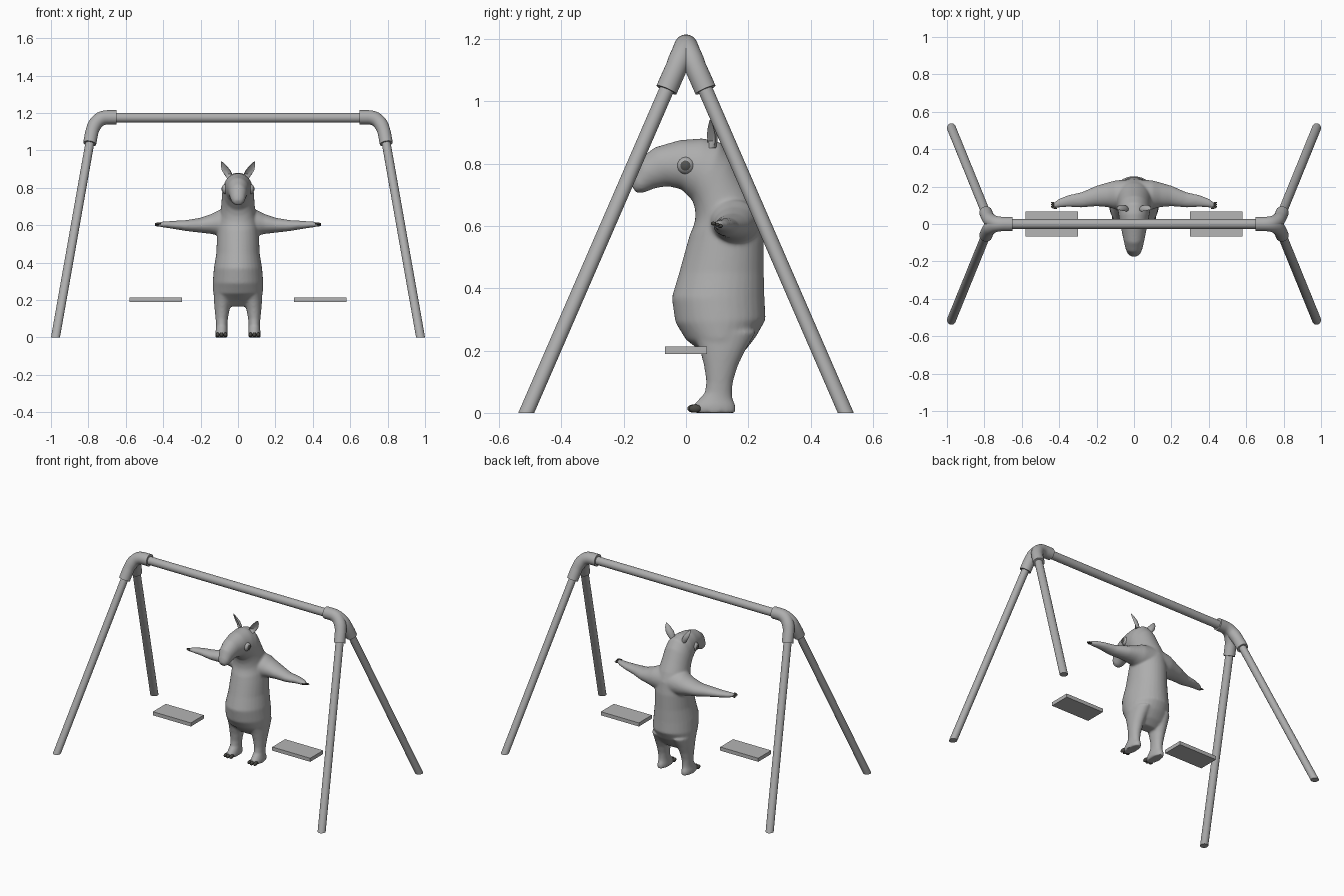
import bpy, bmesh, math
from mathutils import Vector, Matrix

if "Cube" in bpy.data.objects:
    bpy.data.objects.remove(bpy.data.objects["Cube"])

V = Vector


def material(name, r, g, b):
    m = bpy.data.materials.new(name)
    m.diffuse_color = (r, g, b, 1)
    m.use_nodes = True
    m.node_tree.nodes["Principled BSDF"].inputs["Base Color"].default_value = m.diffuse_color
    return m


GREY = material("grey", 0.42, 0.42, 0.42)
SEAT = material("seat grey", 0.46, 0.46, 0.46)
DARK = material("dark claw", 0.07, 0.068, 0.06)
PUPIL = material("pupil grey", 0.09, 0.09, 0.085)


def ring(center, u, v, n=32):
    """Ellipse around center with half axes u and v."""
    c, u, v = V(center), V(u), V(v)
    return [c + u * math.cos(2 * math.pi * i / n) + v * math.sin(2 * math.pi * i / n)
            for i in range(n)]


def add_loft(bm, rings):
    """Closed skin through a list of rings."""
    rows = [[bm.verts.new(p) for p in r] for r in rings]
    n = len(rows[0])
    faces = [bm.faces.new((a[i], a[(i + 1) % n], b[(i + 1) % n], b[i]))
             for a, b in zip(rows, rows[1:]) for i in range(n)]
    faces += [bm.faces.new(rows[0]), bm.faces.new(rows[-1])]
    bmesh.ops.recalc_face_normals(bm, faces=faces)


def add_ball(bm, center, radii, rot=Matrix.Identity(4)):
    m = Matrix.Translation(center) @ rot @ Matrix.Diagonal((*radii, 1))
    return bmesh.ops.create_uvsphere(bm, u_segments=24, v_segments=16, radius=1, matrix=m)["verts"]


def finish(bm, name, mats, smooth=True):
    me = bpy.data.meshes.new(name)
    bm.to_mesh(me)
    bm.free()
    ob = bpy.data.objects.new(name, me)
    bpy.context.collection.objects.link(ob)
    for m in mats:
        me.materials.append(m)
    if smooth:
        shade(ob)
    return ob


def select(ob):
    bpy.ops.object.select_all(action='DESELECT')
    ob.select_set(True)
    bpy.context.view_layer.objects.active = ob


def shade(ob):
    select(ob)
    bpy.ops.object.shade_smooth_by_angle(angle=math.radians(40))


def tube_rings(points, radii):
    """Round rings along a path."""
    out = []
    for i, p in enumerate(points):
        t = (points[min(i + 1, len(points) - 1)] - points[max(i - 1, 0)]).normalized()
        v = t.cross(V((0, 1, 0))).normalized()
        out.append(ring(p, t.cross(v) * radii[i], v * radii[i], 24))
    return out


# Frame: crossbar
bm = bmesh.new()
add_loft(bm, tube_rings([V((-0.7, 0, 1.175)), V((0.7, 0, 1.175))], [0.026, 0.026]))
finish(bm, "crossbar", [GREY])

# Frame: four splayed legs with level ends, and the bent pipe joints
for sx, side in ((1, "right"), (-1, "left")):
    joint = bmesh.new()
    for sy, end in ((-1, "front"), (1, "back")):
        foot, top = V((sx * 0.976, sy * 0.513, 0)), V((sx * 0.786, sy * 0.046, 1.075))
        bm = bmesh.new()
        add_loft(bm, [ring(p, (0.024, 0, 0), (0, 0.0257, 0), 24) for p in (foot, top)])
        finish(bm, f"{end}_leg_{side}", [GREY])
        a, b = V((sx * 0.695, 0, 1.177)), V((sx * 0.77, 0, 1.177))
        path = [V((sx * 0.65, 0, 1.177))]
        for i in range(11):
            t = i / 10
            path.append(a * (1 - t) ** 2 + b * 2 * t * (1 - t) + top * t * t)
        path.append(top + (foot - top).normalized() * 0.042)
        add_loft(joint, tube_rings(path, [0.038] * 5 + [0.037] * 4 + [0.035] * 4))
    finish(joint, f"pipe_joint_{side}", [GREY])

    # Seat board
    bm = bmesh.new()
    bmesh.ops.create_cube(bm, size=1, matrix=Matrix.Translation((sx * 0.44, 0, 0.201))
                          @ Matrix.Diagonal((0.28, 0.136, 0.024, 1)))
    finish(bm, f"seat_{side}", [SEAT], smooth=False)

# Animal body from snout to rump: back point (y, z), belly point (y, z), half width
SPINE = [(-.177, .735, -.160, .706, .020), (-.172, .762, -.135, .707, .036),
         (-.150, .815, -.100, .721, .047), (-.100, .853, -.060, .728, .057),
         (-.020, .876, -.015, .718, .070), (.055, .882, .022, .680, .081),
         (.112, .868, .030, .648, .086), (.150, .820, .030, .628, .088),
         (.185, .750, .028, .612, .092), (.217, .690, .022, .595, .099),
         (.240, .630, .012, .572, .107), (.250, .550, .000, .530, .112),
         (.250, .450, -.022, .450, .116), (.252, .370, -.046, .370, .129),
         (.256, .300, -.034, .290, .135), (.225, .245, .000, .235, .133),
         (.190, .200, .045, .200, .122), (.150, .165, .085, .165, .085)]
# Animal leg: height, front y, back y, centre x, half width
LEG = [(.260, .02, .225, .072, .058), (.200, .045, .190, .081, .048),
       (.150, .058, .166, .085, .040), (.100, .065, .151, .087, .033),
       (.065, .060, .148, .087, .030), (.045, .042, .150, .087, .031),
       (.022, .020, .160, .088, .034), (.000, .024, .160, .088, .033)]
# Animal arm: x, centre y, centre z, half depth, half height
ARM = [(.03, .150, .612, .088, .085), (.10, .156, .612, .077, .070),
       (.14, .156, .607, .066, .054), (.20, .150, .600, .055, .040),
       (.28, .129, .598, .041, .029), (.35, .123, .602, .032, .021),
       (.40, .112, .604, .024, .016), (.43, .100, .604, .015, .011)]

bm = bmesh.new()
rows = []
for y0, z0, y1, z1, w in SPINE:
    p, q = V((0, y0, z0)), V((0, y1, z1))
    rows.append(ring((p + q) / 2, (w, 0, 0), (p - q) / 2))
add_loft(bm, rows)
for s in (1, -1):
    add_loft(bm, [ring((s * x, (f + b) / 2, z), (w, 0, 0), (0, (b - f) / 2, 0))
                  for z, f, b, x, w in LEG])
    add_loft(bm, [ring((s * x, y, z), (0, d, 0), (0, 0, h)) for x, y, z, d, h in ARM])
body = finish(bm, "animal_body", [GREY], smooth=False)
# Fuse the limbs and soften the joins
mod = body.modifiers.new("fuse", 'REMESH')
mod.mode, mod.voxel_size = 'VOXEL', 0.006
mod = body.modifiers.new("soften", 'SMOOTH')
mod.factor, mod.iterations = 0.5, 12
select(body)
bpy.ops.object.convert(target='MESH')
shade(body)

for s, side in ((1, "right"), (-1, "left")):
    # Cupped ear, opening forward and outward
    bm = bmesh.new()
    base, tip = V((s * 0.042, 0.082, 0.850)), V((s * 0.089, 0.078, 0.941))
    d = V((s * 0.5, -0.85, 0)).normalized()
    e = V((-d.y, d.x, 0))
    rows = []
    for t, w in ((0, .017), (.25, .024), (.5, .025), (.75, .017), (.92, .008), (1, .002)):
        r = []
        for k in range(24):
            a = 2 * math.pi * k / 24
            depth = math.cos(a) * (-0.25 if math.cos(a) > 0 and 0.2 < t < 1 else 0.8)
            r.append(base.lerp(tip, t) + d * depth * w + e * math.sin(a) * w)
        rows.append(r)
    add_loft(bm, rows)
    finish(bm, f"ear_{side}", [GREY])

    # Eye with the pupil as the outward cap
    bm = bmesh.new()
    rot = V((s, -0.08, 0)).to_track_quat('Z', 'Y').to_matrix().to_4x4()
    c = V((s * 0.059, 0.0, 0.794))
    add_ball(bm, c, (0.029, 0.029, 0.029), rot)
    look = rot.to_3x3() @ V((0, 0, 1))
    for f in bm.faces:
        f.material_index = int((f.calc_center_median() - c).normalized().dot(look) > 0.79)
    finish(bm, f"eye_{side}", [GREY, PUPIL])

    # Toe claws and finger claws
    bm = bmesh.new()
    for k in (-1, 0, 1):
        add_ball(bm, (s * 0.088 + k * 0.021, 0.024 + 0.005 * abs(k), 0.014), (0.010, 0.020, 0.013))
    finish(bm, f"toe_claws_{side}", [DARK])
    bm = bmesh.new()
    for k in (-1, 0, 1):
        rot = Matrix.Rotation(s * 0.35, 4, 'Z')
        add_ball(bm, (s * 0.428, 0.099 + k * 0.011, 0.604 - 0.004 * k), (0.018, 0.006, 0.006), rot)
    finish(bm, f"finger_claws_{side}", [DARK])
